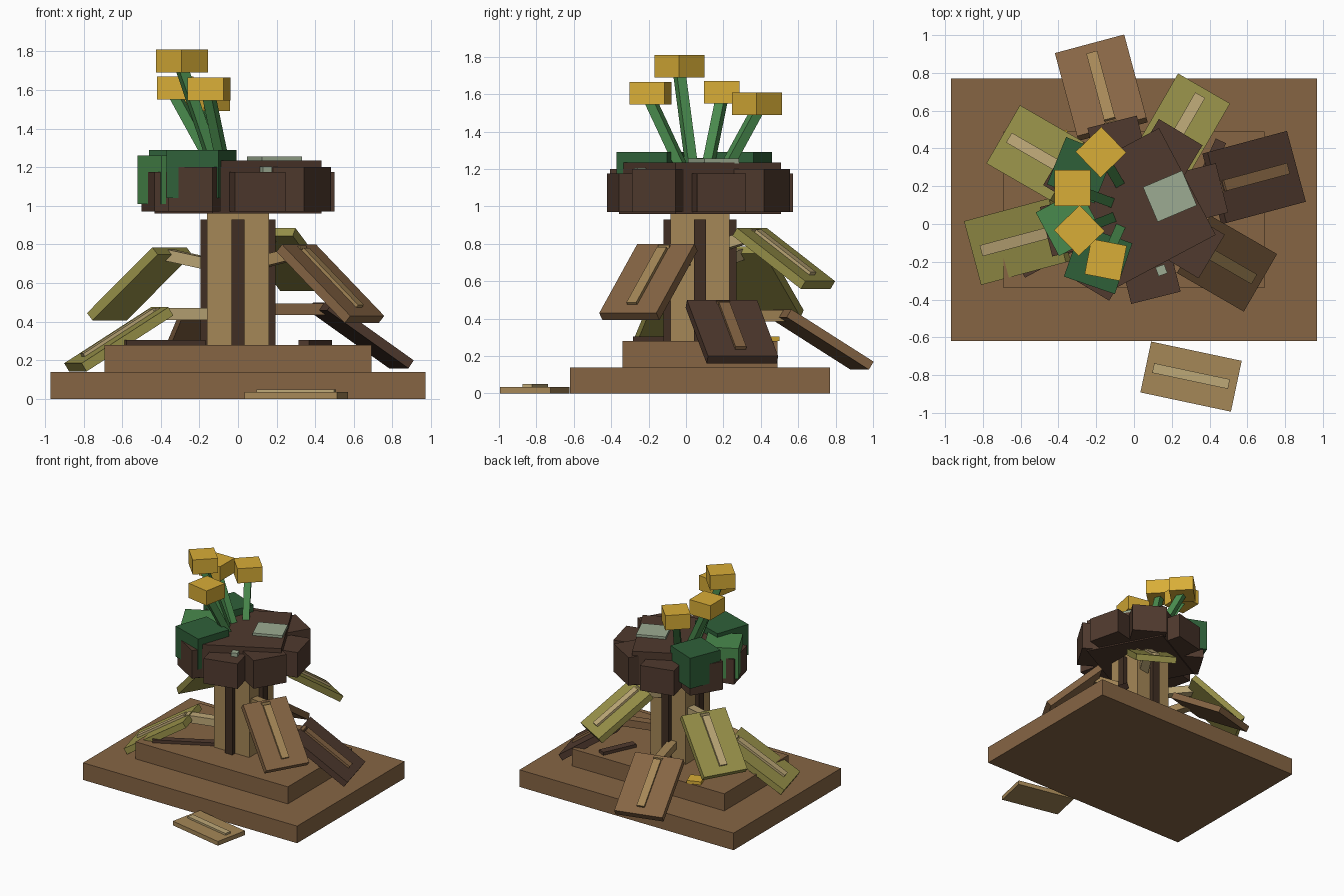
import bpy, math
from mathutils import Matrix, Vector

if "Cube" in bpy.data.objects:
    bpy.data.objects.remove(bpy.data.objects["Cube"], do_unlink=True)


def material(name, hexcode):
    srgb = [int(hexcode[i:i + 2], 16) / 255 for i in (0, 2, 4)]
    colour = [((c + 0.055) / 1.055) ** 2.4 for c in srgb] + [1]
    m = bpy.data.materials.new(name)
    m.use_nodes = True
    m.diffuse_color = colour
    m.node_tree.nodes["Principled BSDF"].inputs["Base Color"].default_value = colour
    return m


earth = material("earth brown", "866544")
tan = material("tan wood", "a58757")
dark = material("dark brown", "503a2e")
bark = material("bark groove", "412f23")
deep_green = material("deep green", "2f6039")
green = material("leaf green", "498a4d")
yellow = material("yellow", "d8ad37")
sage = material("pale sage", "9cab92")
straw = material("straw", "bda877")
olive = material("olive", "989149")

CENTRE = Vector((0, 0.075, 0))


def place(name, mat, size, matrix):
    """Unit cube scaled to size and put in place by matrix."""
    bpy.ops.mesh.primitive_cube_add(size=1)
    ob = bpy.context.object
    ob.name = name
    ob.data.transform(matrix @ Matrix.Diagonal((*size, 1)))
    ob.data.materials.append(mat)
    return ob


def block(name, mat, x, y, size_x, size_y, low, high, turn=0):
    matrix = Matrix.Translation((x, y, (low + high) / 2)) @ Matrix.Rotation(math.radians(turn), 4, "Z")
    return place(name, mat, (size_x, size_y, high - low), matrix)


def beam(name, mat, start, end, width, thick, lift=0):
    """Box along a line; lift moves it along its own upper normal."""
    start, end = Vector(start), Vector(end)
    along = (end - start).normalized()
    side = Vector((0, 0, 1)).cross(along).normalized()
    normal = along.cross(side)
    matrix = Matrix((along, side, normal)).transposed().to_4x4()
    matrix.translation = (start + end) / 2 + normal * lift
    return place(name, mat, ((end - start).length, width, thick), matrix)


def polar(angle, radius, z):
    a = math.radians(angle)
    return CENTRE + Vector((radius * math.cos(a), radius * math.sin(a), z))


# Stepped base
block("base_slab", earth, 0, 0.075, 1.94, 1.39, 0, 0.14)
block("base_step", earth, 0, 0.075, 1.38, 0.83, 0.14, 0.28)

# Trunk with a dark strip on each side
block("trunk", tan, 0, 0.075, 0.32, 0.315, 0.28, 0.97)
for i in range(4):
    p = polar(i * 90, 0.17, 0)
    block(f"trunk_strip_{i}", bark, p.x, p.y, 0.05, 0.065, 0.28, 0.93, i * 90)

# Crown: turned core ringed by eight blocks
block("crown_core", dark, 0, 0.075, 0.64, 0.64, 0.96, 1.235, 28)
for i in range(8):
    angle = 14 + i * 45
    p = polar(angle, 0.345, 0)
    block(f"crown_block_{i}", dark, p.x, p.y, 0.27, 0.27, 0.97, 1.2 if i % 2 else 1.175, angle)
block("crown_patch", sage, 0.19, 0.147, 0.225, 0.2, 1.23, 1.255, 23)
block("small_crown_patch", sage, 0.145, -0.245, 0.05, 0.05, 1.17, 1.205, 20)

# Green clumps on the crown
block("front_clump", deep_green, -0.19, -0.19, 0.285, 0.285, 1.04, 1.29, -19)
block("back_clump", deep_green, -0.285, 0.285, 0.27, 0.27, 1.04, 1.29, -22)
block("side_clump", green, -0.343, 0.007, 0.262, 0.262, 1.01, 1.26, 28)

# Flowers: head x, y, underside, turn, then stem foot x, y
flowers = [
    (-0.175, 0.38, 1.49, 44, -0.07, 0.2),
    (-0.325, 0.19, 1.55, 0, -0.11, 0.11),
    (-0.29, -0.035, 1.69, 44, -0.11, 0.035),
    (-0.15, -0.19, 1.545, -11, -0.07, -0.01),
]
for i, (x, y, z, turn, fx, fy) in enumerate(flowers):
    beam(f"flower_stem_{i}", green, (fx, fy, 1.18), (x, y, z + 0.02), 0.052, 0.052)
    block(f"flower_head_{i}", yellow, x, y, 0.19, 0.19, z, z + 0.12, turn)

# Drooping leaves: angle, inner radius and height, outer radius and height, width, colours
leaves = [
    (-30, 0.365, 0.80, 0.773, 0.43, 0.352, earth, tan),
    (15, 0.455, 0.50, 0.89, 0.20, 0.388, dark, earth),
    (60, 0.32, 0.885, 0.742, 0.60, 0.318, olive, straw),
    (105, 0.455, 0.45, 0.91, 0.17, 0.38, earth, tan),
    (150, 0.41, 0.785, 0.80, 0.445, 0.356, olive, straw),
    (195, 0.42, 0.475, 0.885, 0.185, 0.35, olive, straw),
]
for i, (angle, r0, z0, r1, z1, width, leaf_mat, rib_mat) in enumerate(leaves):
    a, b = polar(angle, r0, z0), polar(angle, r1, z1)
    beam(f"leaf_{i}", leaf_mat, a, b, width, 0.05, -0.025)
    beam(f"leaf_rib_{i}", rib_mat, a.lerp(b, 0.08), a.lerp(b, 0.88), 0.06, 0.03, 0.002)
    drop = 0.06 if z0 > 0.6 else 0
    beam(f"leaf_arm_{i}", rib_mat, polar(angle, 0.12, z0 - 0.035 - drop),
         polar(angle, r0 + 0.03, z0 - 0.035), 0.07, 0.06)

# Fallen pieces
block("fallen_leaf", tan, 0.302, -0.808, 0.49, 0.275, 0, 0.035, -12)
block("fallen_leaf_rib", straw, 0.302, -0.805, 0.41, 0.052, 0.035, 0.05, -12)
beam("left_twig", dark, (-0.59, -0.26, 0.292), (-0.18, -0.04, 0.292), 0.055, 0.026)
beam("right_twig", dark, (0.46, 0.44, 0.292), (0.34, 0.18, 0.292), 0.06, 0.026)
block("fallen_petal", yellow, -0.39, 0.43, 0.11, 0.11, 0.28, 0.305, 20)
